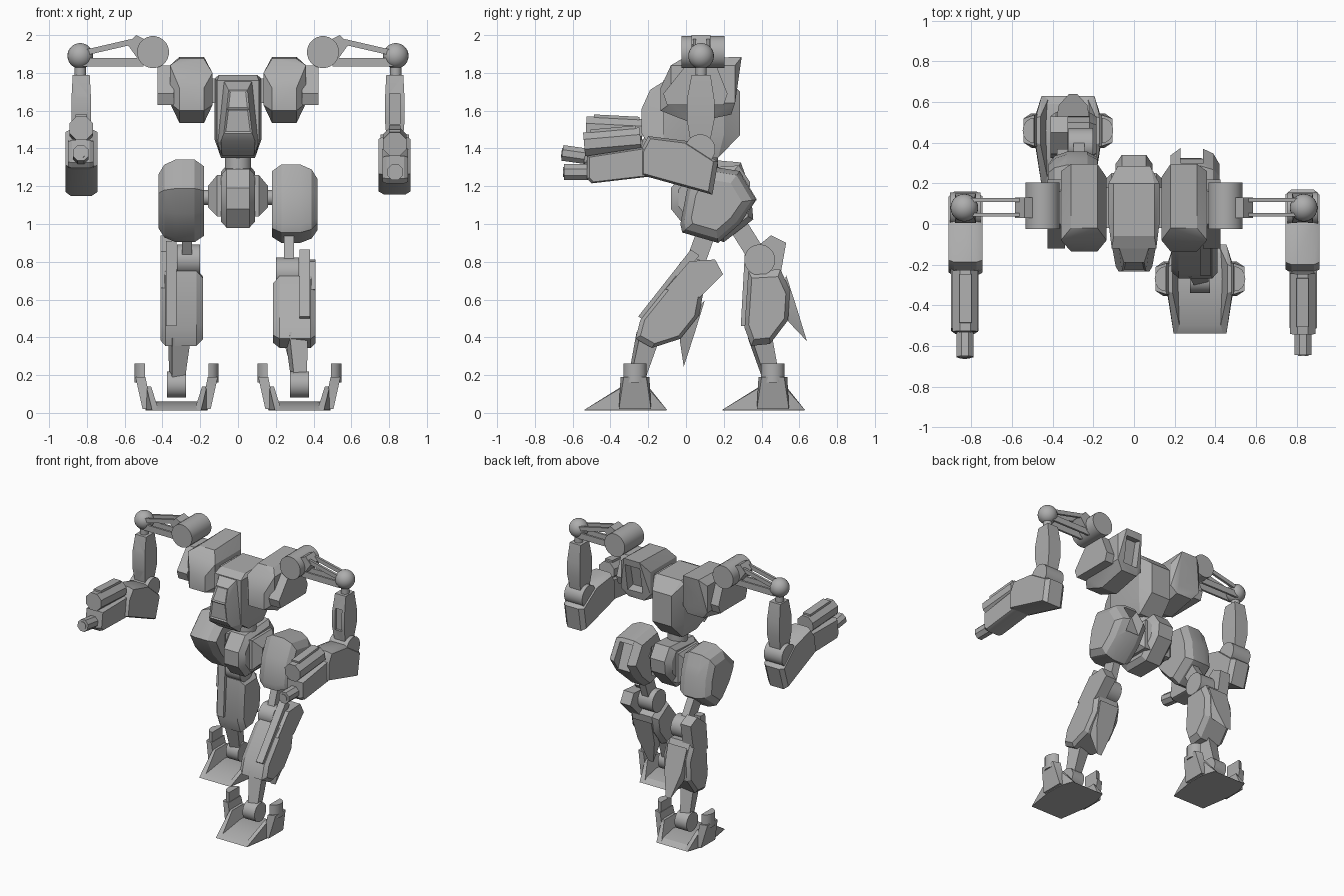
import bpy, bmesh, math
from mathutils import Matrix, Vector

old = bpy.data.objects.get("Cube")
if old:
    bpy.data.objects.remove(old)

grey = bpy.data.materials.new("plain_grey")
grey.use_nodes = True
grey.diffuse_color = (0.42, 0.42, 0.42, 1)
grey.node_tree.nodes["Principled BSDF"].inputs["Base Color"].default_value = (0.42, 0.42, 0.42, 1)

made = []
ID = Matrix.Identity(4)
MIRROR = Matrix.Diagonal((-1, 1, 1, 1))
AXES = {"x": Matrix.Rotation(math.pi / 2, 4, "Y"), "y": Matrix.Rotation(math.pi / 2, 4, "X"), "z": ID}


def make(name, bm, M=ID):
    bm.transform(M)
    bmesh.ops.recalc_face_normals(bm, faces=bm.faces[:])
    me = bpy.data.meshes.new(name)
    bm.to_mesh(me)
    bm.free()
    me.materials.append(grey)
    ob = bpy.data.objects.new(name, me)
    bpy.context.collection.objects.link(ob)
    made.append(ob)
    return ob


def hull_bm(pts):
    bm = bmesh.new()
    for p in pts:
        bm.verts.new(p)
    res = bmesh.ops.convex_hull(bm, input=bm.verts[:])
    loose = [v for v in bm.verts if not v.link_faces]
    bmesh.ops.delete(bm, geom=loose, context="VERTS")
    bmesh.ops.dissolve_limit(bm, angle_limit=0.03, verts=bm.verts[:], edges=bm.edges[:])
    return bm


def hull(name, pts, M=ID):
    return make(name, hull_bm(pts), M)


def both(*pts):
    """Points together with their mirror images in x."""
    return [(s * x, y, z) for x, y, z in pts for s in (1, -1)]


def loft(name, profile, sections, M=ID):
    """Side profile (y, z) scaled by k at each x, wrapped in one shell."""
    cy = sum(p[0] for p in profile) / len(profile)
    cz = sum(p[1] for p in profile) / len(profile)
    return hull(name, [(x, cy + (y - cy) * k, cz + (z - cz) * k)
                       for x, k in sections for y, z in profile], M)


def box(name, c, size, M=ID, tilt=0):
    bm = bmesh.new()
    bmesh.ops.create_cube(bm, size=1)
    return make(name, bm, M @ Matrix.Translation(c) @ Matrix.Rotation(math.radians(tilt), 4, "X")
                @ Matrix.Diagonal((*size, 1)))


def cyl(name, c, r, depth, axis, M=ID, n=24):
    bm = bmesh.new()
    bmesh.ops.create_cone(bm, segments=n, radius1=r, radius2=r, depth=depth, cap_ends=True)
    return make(name, bm, M @ Matrix.Translation(c) @ AXES[axis] @ Matrix.Rotation(math.pi / n, 4, "Z"))


def bar(name, a, b, w, h, M=ID, taper=1):
    a, b = Vector(a), Vector(b)
    bm = bmesh.new()
    bmesh.ops.create_cube(bm, size=1)
    for v in bm.verts:
        k = taper if v.co.z < 0 else 1
        v.co = (v.co.x * w * k, v.co.y * h * k, v.co.z * (b - a).length)
    q = (b - a).to_track_quat("Z", "Y").to_matrix().to_4x4()
    return make(name, bm, M @ Matrix.Translation((a + b) / 2) @ q)


def cut(ob, cutter):
    mod = ob.modifiers.new("cut", "BOOLEAN")
    mod.object = cutter
    mod.solver = "EXACT"
    dg = bpy.context.evaluated_depsgraph_get()
    me = bpy.data.meshes.new_from_object(ob.evaluated_get(dg))
    ob.modifiers.clear()
    ob.data = me
    made.remove(cutter)
    bpy.data.objects.remove(cutter)


def pivot(y, z, deg):
    return Matrix.Translation((0, y, z)) @ Matrix.Rotation(math.radians(deg), 4, "X")


# Torso, cockpit and waist
hull("torso", both((0.11, -0.12, 1.43), (0.11, -0.12, 1.76), (0.1, -0.06, 1.79), (0.125, 0, 1.77),
                   (0.125, 0.2, 1.77), (0.125, 0, 1.45), (0.125, 0.2, 1.47), (0.1, 0.2, 1.79),
                   (0.08, 0.285, 1.7), (0.08, 0.285, 1.47), (0.09, 0.0, 1.35), (0.09, 0.17, 1.35)))
bm = hull_bm(both((0.11, -0.1, 1.43), (0.075, -0.11, 1.76), (0.09, -0.21, 1.44), (0.075, -0.235, 1.48),
                  (0.06, -0.235, 1.61), (0.05, -0.19, 1.71), (0.085, -0.1, 1.36)))
bm.normal_update()
front = [f for f in bm.faces if f.normal.y < -0.7 and f.normal.z > -0.3]
bmesh.ops.inset_individual(bm, faces=front, thickness=0.014, depth=-0.007)
make("cockpit", bm)
box("shoulder_beam", (0, 0.08, 1.705), (0.32, 0.2, 0.13))
cyl("waist_post", (0, 0.1, 1.32), 0.07, 0.16, "z")

# Pelvis
loft("pelvis_block", [(-0.08, 1.19), (-0.08, 1.08), (0.0, 0.98), (0.2, 0.98), (0.33, 1.12), (0.34, 1.22),
                      (0.28, 1.31), (0.0, 1.29)], [(-0.09, 0.8), (-0.06, 1), (0.06, 1), (0.09, 0.8)])
hull("pelvis_wings", both(*[(0.16, y, z) for y in (0.06, 0.2) for z in (1.09, 1.2)],
                          *[(0.11, y, z) for y in (0.01, 0.25) for z in (1.04, 1.26)]))
cyl("hip_axle", (0, 0.14, 1.14), 0.04, 0.44, "x")


def shoulder_and_arm(side, M, raise_deg):
    # Shoulder pod with a rear intake
    prof = [(0.295, 1.885), (-0.02, 1.875), (-0.135, 1.72), (-0.135, 1.6), (0.03, 1.535), (0.24, 1.58)]
    pts = [(x, y, z) for x in (0.18, 0.31) for y, z in prof]
    pts += [(0.135, y, z) for y in (-0.08, 0.23) for z in (1.63, 1.8)]
    pts += [(0.36, y, z) for y in (-0.08, 0.26) for z in (1.64, 1.84)]
    pod = hull(side + "_shoulder_pod", pts, M)
    cut(pod, box("cutter", (0.245, 0.275, 1.735), (0.12, 0.13, 0.2), M, -12))
    hull(side + "_shoulder_bracket", [(x, y, z) for x in (0.34, 0.425) for y, z in
         ((-0.12, 1.69), (-0.1, 1.63), (0.2, 1.63), (0.22, 1.69), (0.0, 1.84), (0.16, 1.84))], M)
    # Shoulder drum and the linkage to the arm
    cyl(side + "_shoulder_drum", (0.45, 0.09, 1.91), 0.085, 0.23, "y", M)
    hull(side + "_linkage_mount", [(x, y, z) for y in (0.03, 0.13) for x, z in
         ((0.585, 1.95), (0.54, 2.0), (0.48, 1.97), (0.52, 1.86))], M)
    for y in (0.045, 0.118):
        bar(side + "_upper_link", (0.56, y, 1.965), (0.82, y, 1.905), 0.018, 0.03, M)
        bar(side + "_lower_link", (0.5, y, 1.857), (0.82, y, 1.857), 0.015, 0.045, M)
    ball = bmesh.new()
    bmesh.ops.create_uvsphere(ball, u_segments=24, v_segments=14, radius=0.068)
    make(side + "_arm_ball", ball, M @ Matrix.Translation((0.835, 0.08, 1.89)))
    cyl(side + "_arm_neck", (0.835, 0.08, 1.81), 0.03, 0.08, "z", M)
    # Upper arm with a slot in front
    arm = hull(side + "_upper_arm", [(0.83 + s * w, y, z) for s in (-1, 1) for w, y0, y1, z in
               ((0.045, 0.03, 0.13, 1.79), (0.052, 0.005, 0.15, 1.66), (0.052, 0.005, 0.15, 1.55),
                (0.04, 0.03, 0.12, 1.4)) for y in (y0, y1)], M)
    cut(arm, box("cutter", (0.83, 0.0, 1.61), (0.055, 0.05, 0.16), M))
    cyl(side + "_elbow", (0.83, 0.075, 1.395), 0.08, 0.15, "x", M)
    # Forearm and gun swing about the elbow
    G = M @ pivot(0.075, 1.395, raise_deg) @ Matrix.Translation((0, -0.075, -1.395))
    loft(side + "_forearm", [(-0.24, 1.39), (-0.2, 1.465), (0.0, 1.44), (0.17, 1.33), (0.14, 1.155),
                             (-0.18, 1.245), (-0.24, 1.26)],
         [(0.745, 0.9), (0.775, 1), (0.885, 1), (0.912, 0.9)], G)
    loft(side + "_gun_body", [(-0.525, 1.24), (-0.525, 1.36), (-0.2, 1.41), (-0.2, 1.25), (-0.5, 1.215)],
         [(0.765, 0.9), (0.785, 1), (0.88, 1), (0.9, 0.9)], G)
    T = G @ pivot(-0.39, 1.435, 5)
    cyl(side + "_gun_tube", (0.83, 0, 0), 0.068, 0.3, "y", T, 8)
    box(side + "_gun_rail", (0.83, 0.01, 0.05), (0.06, 0.24, 0.05), T)
    cyl(side + "_gun_barrel", (0.832, -0.57, 1.275), 0.045, 0.15, "y", G, 8)
    cyl(side + "_gun_bore", (0.832, -0.647, 1.275), 0.028, 0.006, "y", G, 8)


def leg(side, M, hip, thigh_deg, knee, calf_deg, foot_y):
    # Thigh shell with a recess behind
    H = M @ pivot(*hip, thigh_deg)
    thigh = loft(side + "_thigh", [(-0.2, -0.13), (-0.165, 0.05), (-0.1, 0.185), (0.115, 0.15), (0.205, 0),
                                   (0.115, -0.13), (0, -0.23), (-0.19, -0.175)],
                 [(0.18, 0.84), (0.23, 1), (0.33, 1), (0.39, 0.88), (0.42, 0.66)], H)
    cut(thigh, box("cutter", (0.285, 0.18, 0.04), (0.11, 0.14, 0.19), H, 22))
    bar(side + "_thigh_strut", (0.27, hip[0] * 0.6 + knee[0] * 0.4, hip[1] * 0.6 + knee[1] * 0.4),
        (0.27, *knee), 0.055, 0.1, M)
    # Knee and calf share the knee pivot
    K = M @ pivot(*knee, calf_deg)
    cyl(side + "_knee", (0.262, 0, 0), 0.082, 0.12, "x", K)
    loft(side + "_calf", [(-0.06, -0.06), (-0.08, -0.36), (-0.045, -0.455), (0.055, -0.445), (0.15, -0.32),
                          (0.16, -0.16), (0.11, -0.05)],
         [(0.185, 0.82), (0.22, 1), (0.385, 1), (0.41, 0.85)], K)
    hull(side + "_calf_guard", [(x, y, z) for x in (0.325, 0.41) for y, z in
         ((-0.045, 0.045), (0.06, 0.13), (0.14, 0.09), (0.11, -0.08), (-0.065, -0.15))], K)
    hull(side + "_shin_strip", [(x, y, z) for x in (0.325, 0.38) for y, z in
         ((-0.075, 0.1), (-0.02, 0.1), (-0.1, -0.35), (-0.05, -0.35))], K)
    hull(side + "_calf_fin", [(0.3 + s * w, y, z) for s in (-1, 1) for w, y, z in
         ((0.08, 0.14, -0.08), (0.07, 0.195, -0.25), (0.02, 0.25, -0.43), (0.06, 0.155, -0.33),
          (0.08, 0.11, -0.25))], K)
    # Ankle and foot
    F = M @ Matrix.Translation((0.325, foot_y, 0))
    low = pivot(*knee, calf_deg) @ Vector((0.31, 0.0, -0.4))
    bar(side + "_ankle_strut", (0.325, foot_y, 0.15), low, 0.1, 0.11, M, 0.65)
    cyl(side + "_ankle", (0, 0, 0.15), 0.07, 0.1, "x", F)
    hull(side + "_foot_plate", both((0.13, -0.27, 0.012), (0.165, -0.04, 0.012), (0.165, 0.06, 0.012),
                                    (0.13, 0.17, 0.012), (0.11, -0.23, 0.035), (0.13, 0, 0.06),
                                    (0.11, 0.13, 0.04)), F)
    for s in (1, -1):
        hull(side + "_foot_rail", [(s * x, y, z) for x, y, z in (
            (0.095, -0.26, 0.015), (0.13, -0.27, 0.015), (0.12, -0.07, 0.03), (0.165, -0.05, 0.015),
            (0.135, -0.07, 0.14), (0.16, -0.06, 0.14), (0.135, 0.07, 0.14), (0.16, 0.06, 0.14),
            (0.12, 0.07, 0.03), (0.165, 0.06, 0.015), (0.095, 0.16, 0.015), (0.13, 0.17, 0.015))], F)
        hull(side + "_foot_pod_base", [(s * x, y * k, z) for y in (-0.085, 0.085) for x, k, z in (
            (0.13, 1, 0.02), (0.18, 1, 0.02), (0.165, 0.9, 0.19), (0.218, 0.7, 0.19))], F)
        arc = [math.pi * i / 8 for i in range(9)]
        hull(side + "_foot_pod", [(s * (0.168 + 0.055 * math.sin(a)), 0.062 * math.cos(a), z)
                                  for a in arc for z in (0.16, 0.262)], F)


shoulder_and_arm("left", ID, 0)
shoulder_and_arm("right", MIRROR, -8)
leg("left", ID, (0.17, 1.13), 0, (0.03, 0.74), -35, -0.27)
leg("right", MIRROR, (0.17, 1.16), 54, (0.39, 0.81), 0, 0.46)

# Smooth the rounded parts and keep the hard edges
bpy.ops.object.select_all(action="DESELECT")
for ob in made:
    ob.select_set(True)
bpy.context.view_layer.objects.active = made[0]
bpy.ops.object.shade_smooth_by_angle(angle=math.radians(25))
